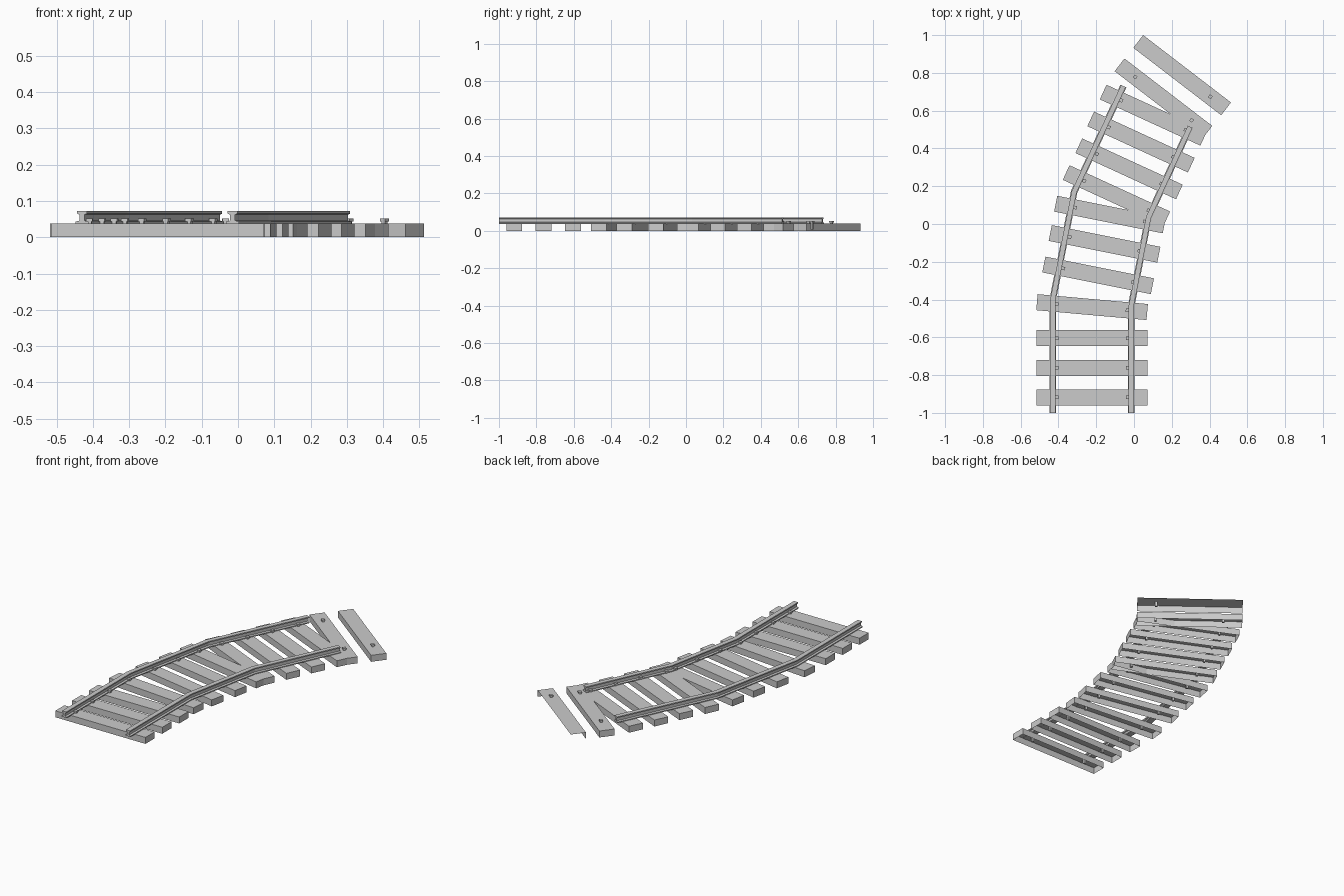
import bpy, bmesh, math
from mathutils import Vector, Matrix

if "Cube" in bpy.data.objects:
    bpy.data.objects.remove(bpy.data.objects["Cube"])

TOP = 0.038              # top of the sleepers
HL, HW = 0.293, 0.0425   # half length and half width of a sleeper
SPIKE = 0.188            # spike distance from the sleeper centre


def make_object(name, bm):
    me = bpy.data.meshes.new(name)
    bm.to_mesh(me)
    bm.free()
    ob = bpy.data.objects.new(name, me)
    bpy.context.collection.objects.link(ob)
    return ob


def add_box(bm, x0, x1, y0, y1, z0, z1):
    m = Matrix.Translation(((x0 + x1) / 2, (y0 + y1) / 2, (z0 + z1) / 2)) @ \
        Matrix.Diagonal((x1 - x0, y1 - y0, z1 - z0, 1))
    return bmesh.ops.create_cube(bm, size=1, matrix=m)["verts"]


def sleeper(name, x, y, angle, broken=False):
    # hollow sleeper, open underneath; the broken one also lacks its back and left walls
    bm = bmesh.new()
    add_box(bm, -HL, HL, -HW, HW, 0, TOP)
    bm.normal_update()
    gone = [f for f in bm.faces if f.normal.z < -0.5 or
            (broken and (f.normal.y > 0.5 or f.normal.x < -0.5))]
    bmesh.ops.delete(bm, geom=gone, context='FACES')
    ob = make_object(name, bm)
    ob.location = (x, y, 0)
    ob.rotation_euler.z = math.radians(angle)


def spikes(name, x, y, angle, sides):
    # square shaft with a wider head
    bm = bmesh.new()
    for s in sides:
        c = s * SPIKE
        add_box(bm, c - 0.006, c + 0.006, -0.006, 0.006, 0.008, 0.045)
        add_box(bm, c - 0.009, c + 0.009, -0.009, 0.009, 0.044, 0.052)
    ob = make_object(name, bm)
    ob.location = (x, y, 0)
    ob.rotation_euler.z = math.radians(angle)


def rail(name, path):
    # I-shaped profile swept along the path with mitred joints
    half = [(0.0175, 0.037), (0.0175, 0.043), (0.007, 0.046),
            (0.007, 0.062), (0.0135, 0.065), (0.0135, 0.072)]
    prof = half + [(-u, z) for u, z in reversed(half)]
    pts = [Vector(p) for p in path]
    dirs = [(b - a).normalized() for a, b in zip(pts, pts[1:])]
    bm = bmesh.new()
    rings = []
    for i, p in enumerate(pts):
        d0, d1 = dirs[max(i - 1, 0)], dirs[min(i, len(dirs) - 1)]
        t = (d0 + d1).normalized()
        n = Vector((t.y, -t.x)) / t.dot(d0)
        rings.append([bm.verts.new((p.x + n.x * u, p.y + n.y * u, z)) for u, z in prof])
    k = len(prof)
    for a, b in zip(rings, rings[1:]):
        for j in range(k):
            bm.faces.new((a[j], a[(j + 1) % k], b[(j + 1) % k], b[j]))
    bm.faces.new(rings[0][::-1])
    bm.faces.new(rings[-1])
    bmesh.ops.recalc_face_normals(bm, faces=bm.faces)
    make_object(name, bm)


# sleepers: centre x, centre y, turn in degrees
layout = [(-0.222, -0.918, 0), (-0.222, -0.762, 0), (-0.222, -0.604, 0),
          (-0.222, -0.44, -5.1), (-0.19, -0.272, -11.3), (-0.156, -0.105, -11.3),
          (-0.127, 0.05, -11.3), (-0.093, 0.15, -24.7), (-0.026, 0.292, -24.7),
          (0.037, 0.434, -24.7), (0.103, 0.576, -24.7), (0.156, 0.664, -37.5),
          (0.255, 0.788, -37.5)]
for i, (x, y, a) in enumerate(layout):
    last = i == len(layout) - 1
    sleeper(f"sleeper_{i + 1}", x, y, a, broken=last)
    spikes(f"spikes_{i + 1}", x, y, a, (1,) if last else (-1, 1))

# rails
rail("left_rail", [(-0.43, -1), (-0.43, -0.40), (-0.317, 0.17), (-0.056, 0.73)])
rail("right_rail", [(-0.015, -1), (-0.015, -0.435), (0.077, 0.035), (0.297, 0.515)])
